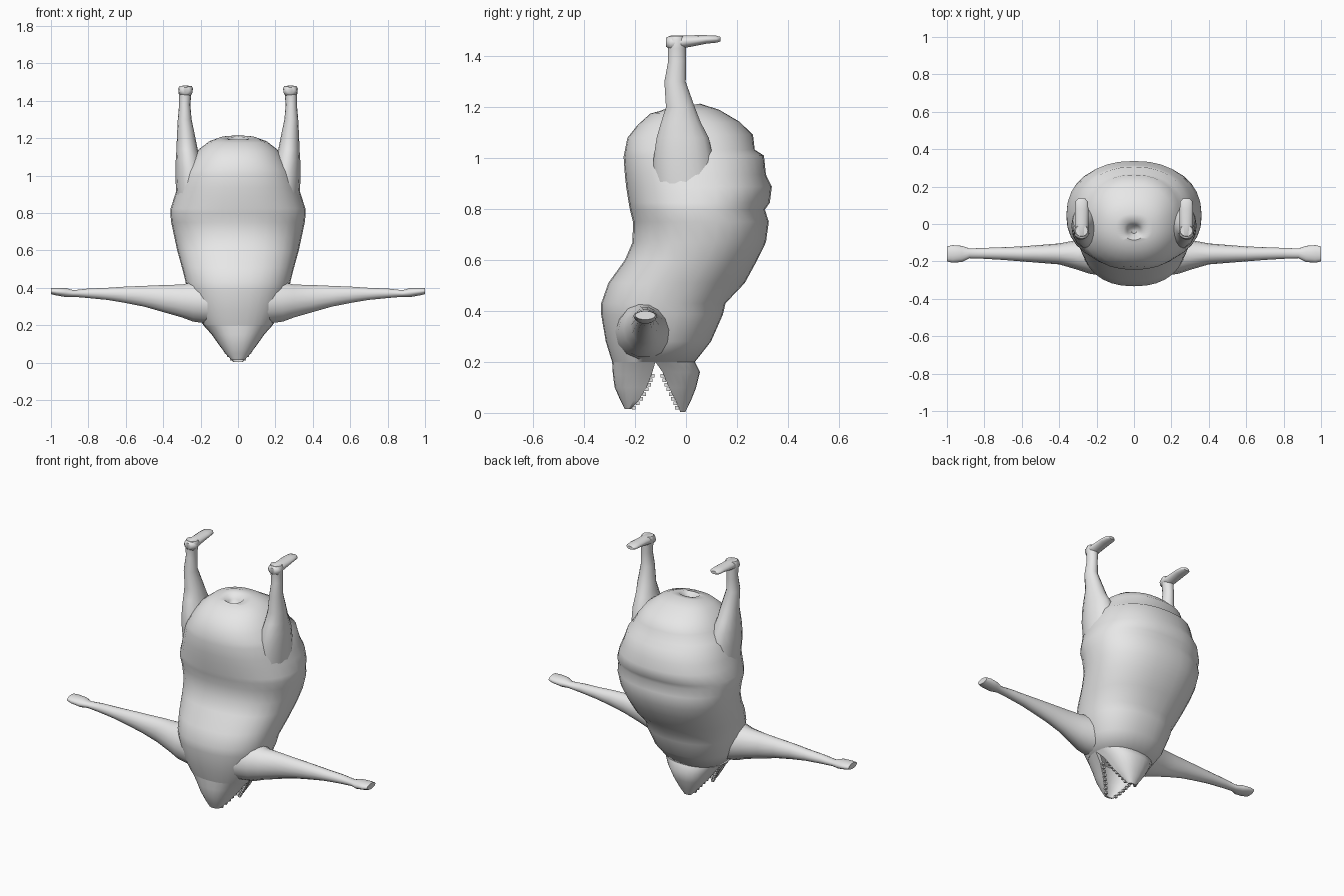
import bpy, bmesh, math
from mathutils import Vector

skin = bpy.data.materials.new("grey_skin")
skin.diffuse_color = (0.8, 0.8, 0.8, 1)


def finish(name, bm, angle=60):
    bmesh.ops.recalc_face_normals(bm, faces=bm.faces)
    me = bpy.data.meshes.new(name)
    bm.to_mesh(me)
    bm.free()
    me.materials.append(skin)
    ob = bpy.data.objects.new(name, me)
    bpy.context.collection.objects.link(ob)
    bpy.ops.object.select_all(action='DESELECT')
    ob.select_set(True)
    bpy.context.view_layer.objects.active = ob
    bpy.ops.object.shade_smooth_by_angle(angle=math.radians(angle))
    return ob


def loft(name, rings, angle=60):
    """Skin a list of closed rings and cap both ends."""
    bm = bmesh.new()
    vs = [[bm.verts.new(p) for p in r] for r in rings]
    n = len(vs[0])
    for a, b in zip(vs, vs[1:]):
        for i in range(n):
            j = (i + 1) % n
            bm.faces.new((a[i], a[j], b[j], b[i]))
    bm.faces.new(vs[0])
    bm.faces.new(vs[-1])
    return finish(name, bm, angle)


def power(v, e=0.88):
    return math.copysign(abs(v) ** e, v)


def circle(n):
    return [(math.cos(2 * math.pi * i / n), math.sin(2 * math.pi * i / n)) for i in range(n)]


# Body: front z, back z, front y, back y, half width
body = [
    (1.14, 1.15, -.05, -.02, .015), (1.17, 1.18, -.065, -.005, .035),
    (1.192, 1.207, -.085, .015, .055), (1.186, 1.214, -.10, .055, .10),
    (1.175, 1.19, -.14, .13, .155), (1.13, 1.143, -.19, .21, .215),
    (1.08, 1.092, -.23, .263, .25), (1.03, 1.033, -.24, .27, .285),
    (1.005, 1.01, -.245, .306, .30), (.935, .935, -.24, .314, .325),
    (.888, .888, -.235, .337, .34), (.825, .825, -.225, .329, .36),
    (.798, .798, -.22, .31, .362), (.75, .75, -.208, .325, .357),
    (.67, .67, -.21, .314, .34), (.6, .6, -.24, .28, .325),
    (.51, .51, -.305, .231, .30), (.43, .43, -.333, .155, .28),
    (.386, .386, -.333, .145, .27), (.28, .28, -.315, .098, .235),
    (.2, .2, -.29, .035, .185),
    (.2, .2, -.25, 0, .14), (.3, .3, -.18, -.06, .05),  # throat
]
rings = []
for zf, zb, yf, yb, w in body:
    ring = []
    for c, s in circle(32):
        t = (power(s) + 1) / 2
        ring.append((w * power(c), yf + (yb - yf) * t, zf + (zb - zf) * t))
    rings.append(ring)
loft("body", rings)

# Jaws: z, outer y, rim y, half width (crescent sections, hollow inside)
upper = [(.2, -.29, -.12, .185), (.15, -.287, -.135, .14), (.1, -.28, -.155, .105),
         (.05, -.258, -.185, .068), (.015, -.24, -.215, .035)]
lower = [(.2, .035, -.12, .185), (.16, .055, -.092, .145), (.1, .04, -.067, .105),
         (.05, .02, -.042, .065), (.003, -.003, -.022, .025)]


def jaw(name, rows, side):
    rings = []
    for z, out, rim, w in rows:
        arc = [math.pi * i / 14 for i in range(15)]
        outer = [(w * power(math.cos(a)), rim + (out - rim) * power(math.sin(a)), z) for a in arc]
        inner = [(.84 * w * math.cos(a), rim + (out - rim) * .55 * math.sin(a), z)
                 for a in reversed(arc)]
        rings.append(outer + inner)
    loft(name, rings, 50)
    # Row of small block teeth along both rims
    bm = bmesh.new()
    for k in range(8):
        z = .02 + k * .018
        for (z1, _, r1, w1), (z0, _, r0, w0) in zip(rows, rows[1:]):
            if z0 <= z <= z1:
                f = (z - z0) / (z1 - z0)
                rim, w = r0 + (r1 - r0) * f, w0 + (w1 - w0) * f
                for s in (-1, 1):
                    cube = bmesh.ops.create_cube(bm, size=.014)["verts"]
                    bmesh.ops.translate(bm, verts=cube,
                                        vec=Vector((s * w * .9, rim + side * .006, z)))
                break
    finish(name + "_teeth", bm, 30)


jaw("upper_jaw", upper, 1)
jaw("lower_jaw", lower, -1)

# Arms: x, y, z, radius y, radius z
arm = [(.15, -.16, .32, .12, .115), (.24, -.165, .325, .10, .108), (.3, -.165, .33, .08, .09),
       (.4, -.16, .343, .056, .074), (.5, -.16, .355, .048, .057), (.6, -.16, .363, .04, .045),
       (.7, -.158, .368, .034, .033), (.8, -.157, .371, .029, .026), (.88, -.157, .37, .026, .018),
       (.92, -.16, .375, .043, .025), (.97, -.16, .38, .047, .021), (1.0, -.16, .383, .04, .017)]
# Legs: z, x, y, radius x, radius y
leg = [(.9, .24, 0, .09, .13), (1.0, .255, -.01, .08, .12), (1.08, .265, -.013, .068, .105),
       (1.14, .272, -.02, .057, .08), (1.2, .277, -.022, .05, .058), (1.3, .285, -.043, .037, .043),
       (1.38, .285, -.035, .03, .036), (1.43, .283, -.036, .033, .036),
       (1.465, .28, -.036, .04, .037), (1.48, .28, -.036, .033, .03)]
# Feet: y, z, radius x, radius z
foot = [(-.078, 1.455, .02, .018), (-.06, 1.452, .038, .03), (0, 1.458, .036, .025),
        (.08, 1.466, .036, .017), (.12, 1.467, .033, .014), (.135, 1.467, .02, .009)]

for s, label in ((-1, "left"), (1, "right")):
    loft(label + "_arm", [[(s * x, y + ry * c, z + rz * d) for c, d in circle(14)]
                          for x, y, z, ry, rz in arm])
    loft(label + "_leg", [[(s * (x + rx * c), y + ry * d, z) for c, d in circle(14)]
                          for z, x, y, rx, ry in leg])
    loft(label + "_foot", [[(s * (.28 + rx * c), y, z + rz * d) for c, d in circle(14)]
                           for y, z, rx, rz in foot])
